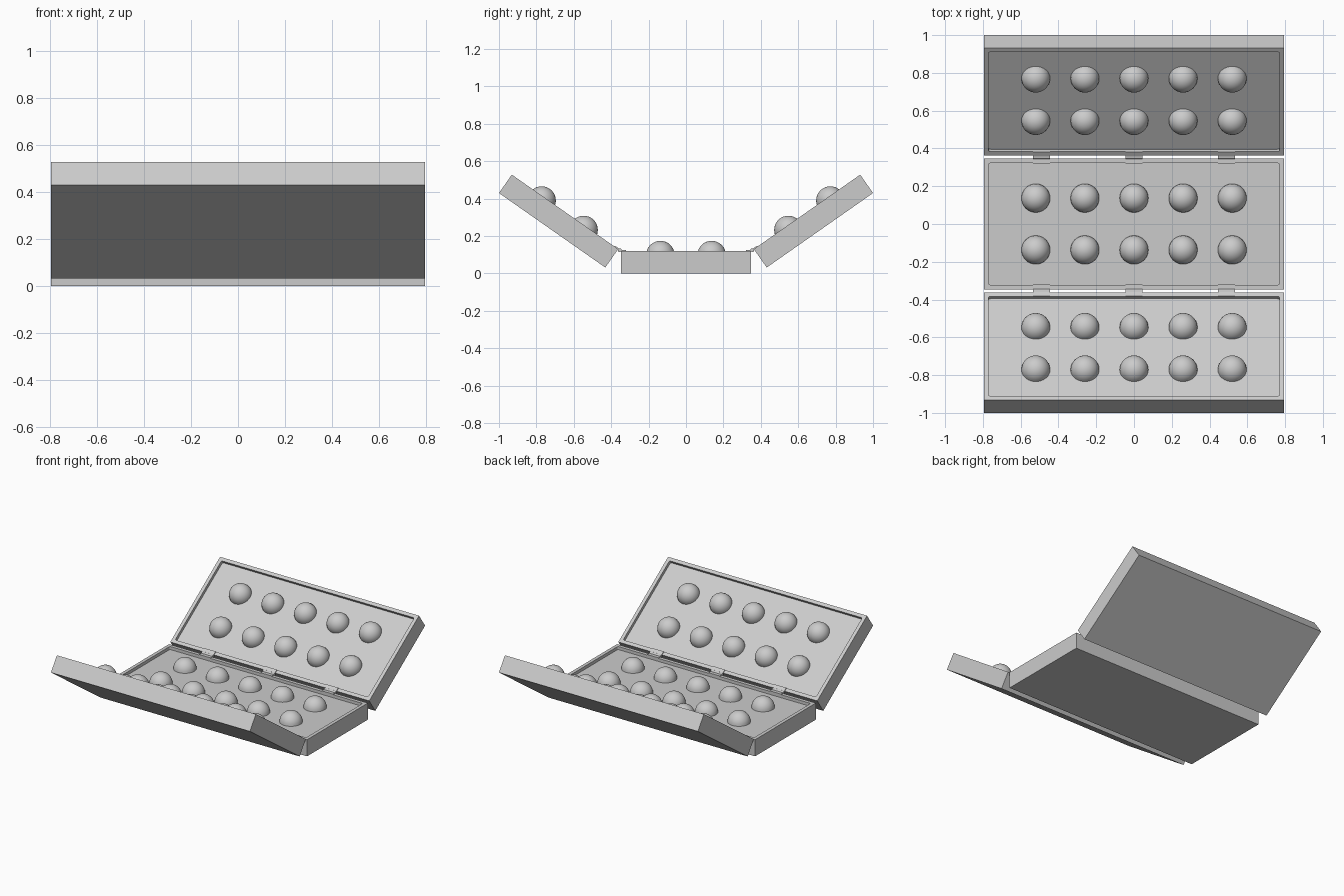
import bpy, bmesh
from math import radians
from mathutils import Matrix, Vector

if "Cube" in bpy.data.objects:
    bpy.data.objects.remove(bpy.data.objects["Cube"])

W, D, H = 1.59, 0.694, 0.12        # one tray section
RIM, DEPTH, R = 0.035, 0.022, 0.076
T = Matrix.Translation


def finish(bm, name, matrix, smooth=False):
    bmesh.ops.recalc_face_normals(bm, faces=bm.faces)
    mesh = bpy.data.meshes.new(name)
    bm.to_mesh(mesh)
    bm.free()
    for p in mesh.polygons:
        p.use_smooth = smooth
    ob = bpy.data.objects.new(name, mesh)
    ob.matrix_world = matrix
    bpy.context.collection.objects.link(ob)
    return ob


def box(bm, size, centre):
    return bmesh.ops.create_cube(
        bm, size=1, matrix=T(centre) @ Matrix.Diagonal((*size, 1)))


# Tray section: its top rim lies at local z = 0, with a shallow recess
def tray(name, matrix):
    bm = bmesh.new()
    box(bm, (W, D, H), (0, 0, -H / 2))
    bm.normal_update()
    top = max(bm.faces, key=lambda f: f.calc_center_median().z)
    bmesh.ops.inset_region(bm, faces=[top], thickness=RIM)
    res = bmesh.ops.extrude_face_region(bm, geom=[top])
    if top.is_valid:
        bm.faces.remove(top)
    floor = [v for v in res["geom"] if isinstance(v, bmesh.types.BMVert)]
    bmesh.ops.translate(bm, verts=floor, vec=(0, 0, -DEPTH))
    corners = [e for v in floor for e in v.link_edges
               if abs(e.verts[0].co.z - e.verts[1].co.z) > 0.01]
    bmesh.ops.bevel(bm, geom=corners, offset=0.01, segments=3,
                    profile=0.5, affect='EDGES')
    finish(bm, name, matrix)


# Domes: five by two hemispheres resting on the recess floor
def domes(name, matrix):
    bm = bmesh.new()
    for i in range(-2, 3):
        for s in (-1, 1):
            bmesh.ops.create_uvsphere(
                bm, u_segments=32, v_segments=16, radius=R,
                matrix=T((0.26 * i, 0.137 * s, -DEPTH)))
    low = [v for v in bm.verts if v.co.z < -DEPTH - 0.001]
    bmesh.ops.delete(bm, geom=low, context='VERTS')
    finish(bm, name, matrix, True)


base = T((0, 0, H))
pivot = T((0, 0.3545, 0.124)) @ Matrix.Rotation(radians(35), 4, 'X')
wing = pivot @ T((0, 0.01 + D / 2, 0))
turn = Matrix.Rotation(radians(180), 4, 'Z')

for name, m in (("base", base), ("back_wing", wing), ("front_wing", turn @ wing)):
    tray(name + "_tray", m)
    domes(name + "_domes", m)

# Hinges: a barrel with one leaf on the base rim and one on the wing rim
for side, m in (("back", Matrix()), ("front", turn)):
    for i, x in enumerate((-0.49, 0, 0.49)):
        bm = bmesh.new()
        bmesh.ops.create_cone(
            bm, cap_ends=True, segments=16, radius1=0.01, radius2=0.01,
            depth=0.09, matrix=Matrix.Rotation(radians(90), 4, 'Y'))
        barrel = finish(bm, f"{side}_hinge_barrel_{i}", m @ pivot @ T((x, 0, 0)))
        bm = bmesh.new()
        box(bm, (0.09, 0.034, 0.005), (x, 0.337, H + 0.0025))
        finish(bm, f"{side}_hinge_base_leaf_{i}", m)
        bm = bmesh.new()
        box(bm, (0.09, 0.034, 0.005), (x, 0.018, 0.0025))
        finish(bm, f"{side}_hinge_wing_leaf_{i}", m @ pivot)
